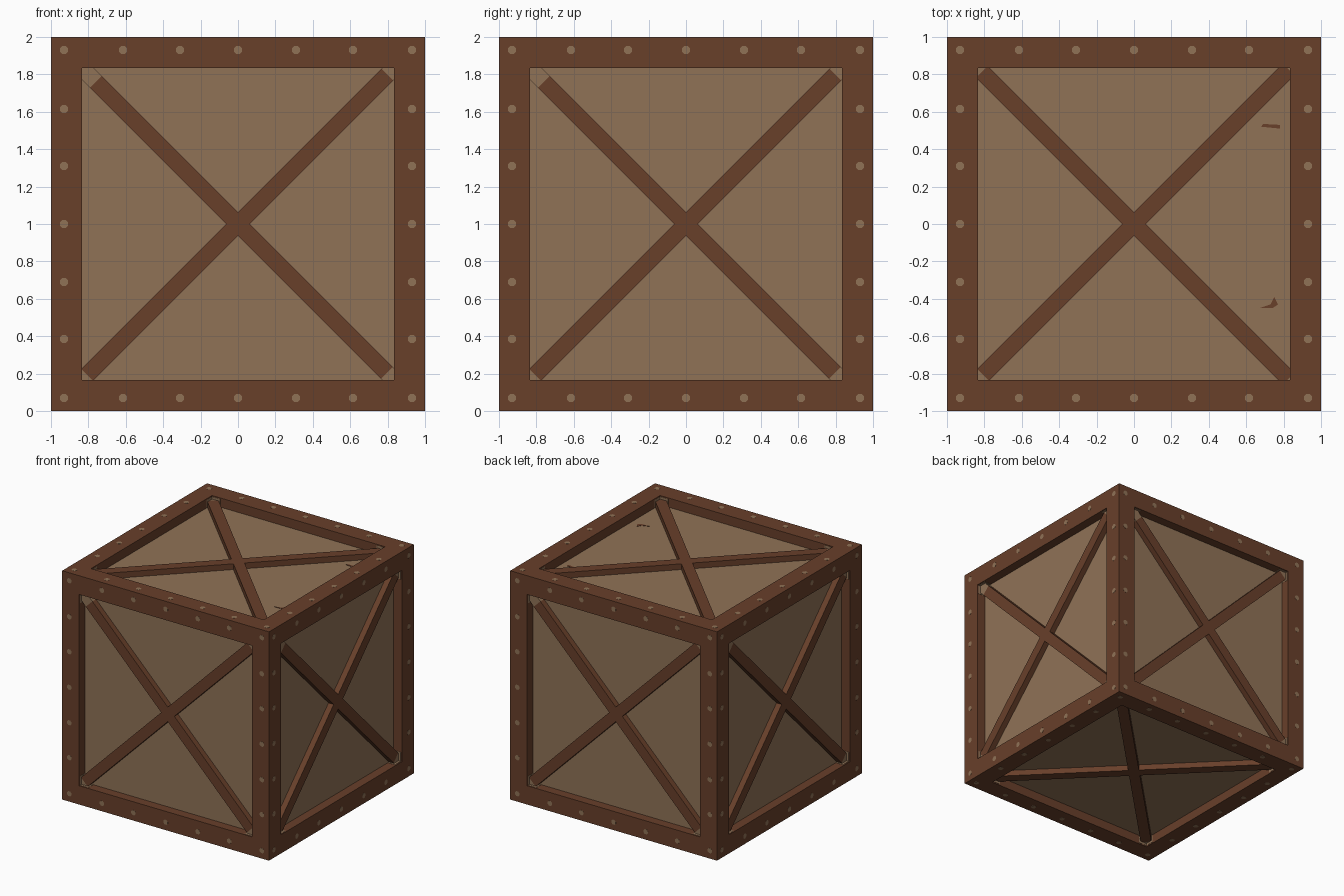
import bpy, bmesh, math
from mathutils import Matrix, Vector

HALF = 0.999      # half size of the crate body
OPEN = 0.835      # half size of each recessed panel
DEPTH = 0.08      # recess depth
BRACE_H = 0.05    # brace height above the panel
BRACE_W = 0.045   # brace half width

cube = bpy.data.objects.get("Cube")
if cube:
    bpy.data.objects.remove(cube, do_unlink=True)


def material(name, rgb):
    m = bpy.data.materials.new(name)
    m.use_nodes = True
    m.diffuse_color = (*rgb, 1)
    m.node_tree.nodes["Principled BSDF"].inputs["Base Color"].default_value = (*rgb, 1)
    return m


brown = material("dark brown wood", (0.138, 0.05, 0.023))
tan = material("tan wood", (0.278, 0.17, 0.094))


def finish(name, bm, mats, matrix):
    bmesh.ops.recalc_face_normals(bm, faces=bm.faces[:])
    mesh = bpy.data.meshes.new(name)
    bm.to_mesh(mesh)
    bm.free()
    for m in mats:
        mesh.materials.append(m)
    obj = bpy.data.objects.new(name, mesh)
    obj.matrix_world = matrix
    bpy.context.collection.objects.link(obj)
    return obj


def prism(bm, points, bottom, height):
    face = bm.faces.new([bm.verts.new((x, y, bottom)) for x, y in points])
    new = bmesh.ops.extrude_face_region(bm, geom=[face])["geom"]
    verts = [g for g in new if isinstance(g, bmesh.types.BMVert)]
    bmesh.ops.translate(bm, verts=verts, vec=(0, 0, height))


def disc(bm, x, y, r, bottom, height):
    ring = [math.tau * (i + 0.5) / 8 for i in range(8)]
    prism(bm, [(x + r * math.cos(a), y + r * math.sin(a)) for a in ring], bottom, height)


CENTRE = Matrix.Translation((0, 0, 1))

# Body: heavy frame with a straight-walled recessed panel on every side
bm = bmesh.new()
bmesh.ops.create_cube(bm, size=2 * HALF)
bm.normal_update()
panels = bm.faces[:]
bmesh.ops.inset_individual(bm, faces=panels, thickness=HALF - OPEN, use_even_offset=True)
bmesh.ops.inset_individual(bm, faces=panels, thickness=0)
for f in panels:
    f.material_index = 1
    inward = -f.calc_center_median().normalized()
    bmesh.ops.translate(bm, verts=f.verts[:], vec=inward * DEPTH)
finish("crate_frame_and_panels", bm, [brown, tan], CENTRE)


def braces(name, matrix, reach):
    """X-shaped brace; reach holds where each arm's worn tan tip begins."""
    bm = bmesh.new()
    arms = [Vector((math.cos(a), math.sin(a), 0))
            for a in (math.radians(45 + 90 * k) for k in range(4))]
    outline = []
    for d in arms:
        side = Vector((-d.y, d.x, 0)) * BRACE_W
        tip = d * OPEN * math.sqrt(2)
        outline += [tip - side, tip + side, d * BRACE_W + side]
    prism(bm, [p.xy for p in outline], HALF - DEPTH - 0.005, BRACE_H + 0.005)
    for d, r in zip(arms, reach):
        geom = bm.verts[:] + bm.edges[:] + bm.faces[:]
        bmesh.ops.bisect_plane(bm, geom=geom, plane_co=d * r, plane_no=d)
    for f in bm.faces:
        c = f.calc_center_median()
        f.material_index = int(any(c.dot(d) > r + 0.001 for d, r in zip(arms, reach)))
    finish(name, bm, [brown, tan], matrix)


def rivets(name, matrix):
    bm = bmesh.new()
    steps = (-0.93, -0.615, -0.31, 0, 0.31, 0.615, 0.93)
    for x in steps:
        for y in steps:
            if max(abs(x), abs(y)) > 0.9:
                disc(bm, x, y, 0.023, HALF - 0.001, 0.002)
    finish(name, bm, [tan], matrix)


def corner_patches(name, matrix):
    """Thin worn patches on the frame's inner walls at each corner."""
    bm = bmesh.new()
    near, far = OPEN - 0.08, OPEN
    strip = [(near, far - 0.002), (far, far - 0.002), (far, far + 0.002), (near, far + 0.002)]
    for sx in (-1, 1):
        for sy in (-1, 1):
            prism(bm, [(sx * x, sy * y) for x, y in strip], HALF - DEPTH, DEPTH - 0.01)
            prism(bm, [(sx * y, sy * x) for x, y in strip], HALF - DEPTH, DEPTH - 0.01)
    finish(name, bm, [tan], matrix)


# Arm reach order: upper right, upper left, lower left, lower right
SIDE_REACH = (1.13, 1.075, 1.14, 1.125)
FLAT_REACH = (1.17, 1.15, 1.14, 1.17)
tilt = Matrix.Rotation(math.pi / 2, 4, "X")
sides = {n: Matrix.Rotation(k * math.pi / 2, 4, "Z") @ tilt
         for k, n in enumerate(("front", "left", "back", "right"))}
sides["top"] = Matrix.Identity(4)
sides["bottom"] = Matrix.Rotation(math.pi, 4, "X")

for side, turn in sides.items():
    m = CENTRE @ turn
    braces(side + "_brace", m, FLAT_REACH if side in ("top", "bottom") else SIDE_REACH)
    rivets(side + "_rivets", m)
    corner_patches(side + "_corner_patches", m)

# Small dark scuffs on the top panel
bm = bmesh.new()
floor = HALF - DEPTH
prism(bm, [(0.68, 0.52), (0.78, 0.51), (0.78, 0.53), (0.69, 0.535)], floor, 0.003)
prism(bm, [(0.67, -0.45), (0.74, -0.45), (0.77, -0.43), (0.75, -0.39), (0.73, -0.43)], floor, 0.003)
finish("top_scuffs", bm, [brown], CENTRE)
